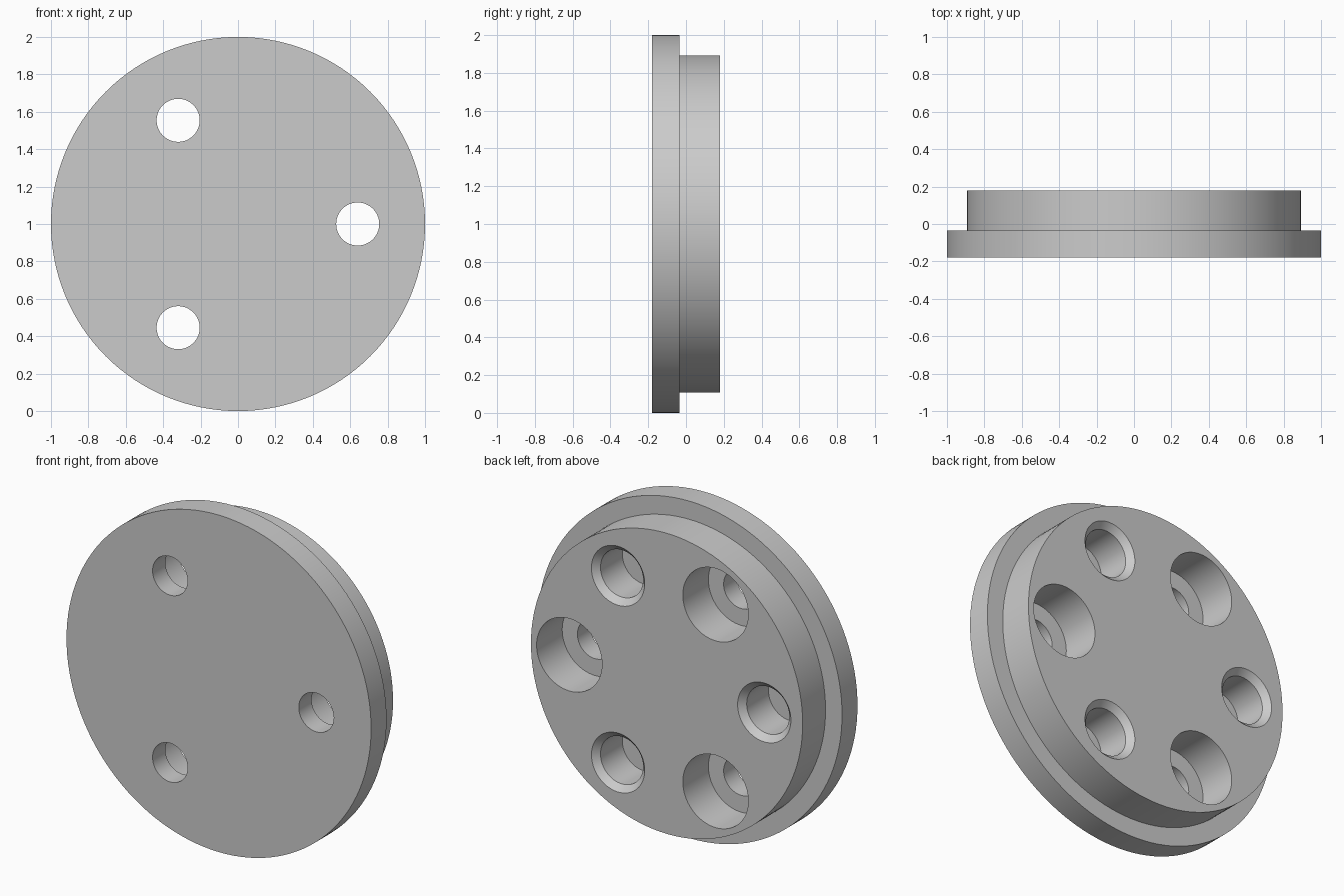
import bpy, bmesh, math

if "Cube" in bpy.data.objects:
    bpy.data.objects.remove(bpy.data.objects["Cube"])

grey = bpy.data.materials.new("plain_grey")
grey.diffuse_color = (0.6, 0.6, 0.6, 1)
grey.use_nodes = True
grey.node_tree.nodes["Principled BSDF"].inputs["Base Color"].default_value = grey.diffuse_color

FRONT, STEP, BACK = -0.18, -0.035, 0.18
BOLT_RADIUS = 0.64


def lathe(name, profile, segments, x=0.0, z=1.0):
    """Closed solid turned about the y axis from (radius, y) points."""
    bm = bmesh.new()
    rings = []
    for r, y in profile:
        rings.append([bm.verts.new((r * math.cos(a), y, r * math.sin(a)))
                      for a in (2 * math.pi * i / segments for i in range(segments))])
    for a, b in zip(rings, rings[1:]):
        for i in range(segments):
            j = (i + 1) % segments
            bm.faces.new((a[i], a[j], b[j], b[i]))
    bm.faces.new(rings[0])
    bm.faces.new(rings[-1])
    bmesh.ops.recalc_face_normals(bm, faces=bm.faces)
    mesh = bpy.data.meshes.new(name)
    bm.to_mesh(mesh)
    bm.free()
    ob = bpy.data.objects.new(name, mesh)
    ob.location = (x, 0, z)
    mesh.materials.append(grey)
    bpy.context.collection.objects.link(ob)
    return ob


# Flange with a raised boss on the back
disc = lathe("flanged_disc", [(1, FRONT), (1, STEP), (0.892, STEP), (0.892, BACK)], 128)

# Counterbored through holes alternate with chamfered blind holes
SEAT = BACK - 0.24
through = [(0.115, FRONT - 0.1), (0.115, SEAT), (0.215, SEAT), (0.215, BACK + 0.1)]
blind = [(0.14, SEAT), (0.14, BACK - 0.035), (0.175, BACK), (0.175, BACK + 0.1)]
cutters = []
for i in range(6):
    a = math.radians(60 * i)
    name, profile = ("blind_hole_cutter", blind) if i % 2 else ("bolt_hole_cutter", through)
    cutter = lathe(name, profile, 64, BOLT_RADIUS * math.cos(a), 1 + BOLT_RADIUS * math.sin(a))
    cutter.hide_render = True
    cutters.append(cutter)
    mod = disc.modifiers.new(name, 'BOOLEAN')
    mod.operation = 'DIFFERENCE'
    mod.solver = 'EXACT'
    mod.object = cutter

# Apply the cuts, drop the cutters and smooth the round walls
bpy.context.view_layer.objects.active = disc
disc.select_set(True)
for mod in list(disc.modifiers):
    bpy.ops.object.modifier_apply(modifier=mod.name)
for cutter in cutters:
    bpy.data.objects.remove(cutter)
bpy.ops.object.shade_smooth_by_angle(angle=math.radians(30))
